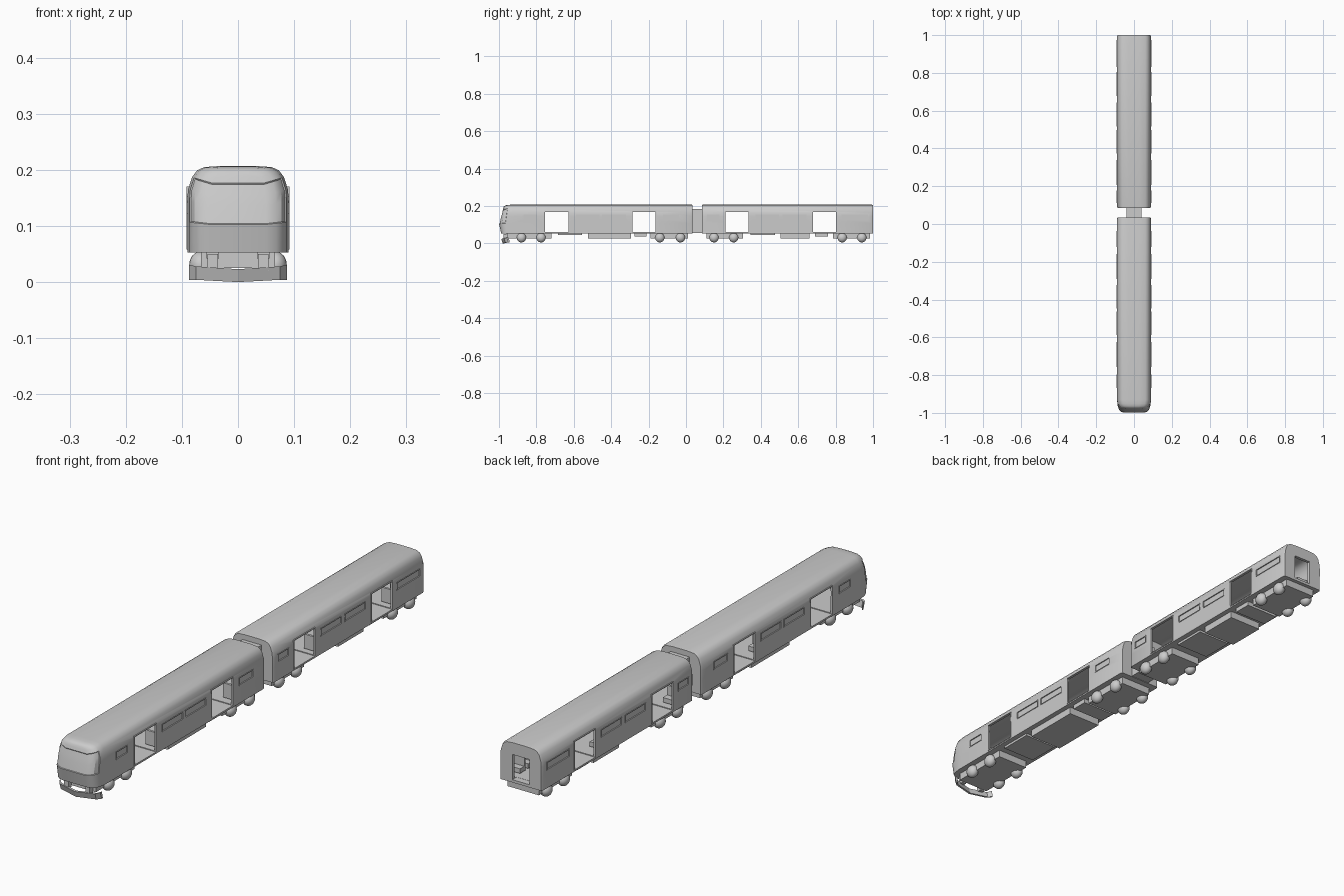
import bpy, bmesh, math
from mathutils import Vector

if "Cube" in bpy.data.objects:
    bpy.data.objects.remove(bpy.data.objects["Cube"])

# half cross-section of a carriage, bottom edge to roof crown
HALF = [(.09, .053), (.09, .107), (.0905, .145), (.089, .165), (.082, .187),
        (.073, .199), (.06, .205), (.03, .207)]


def finish(name, bm, smooth=False):
    bmesh.ops.recalc_face_normals(bm, faces=bm.faces)
    me = bpy.data.meshes.new(name)
    bm.to_mesh(me)
    bm.free()
    ob = bpy.data.objects.new(name, me)
    bpy.context.collection.objects.link(ob)
    if smooth:
        smooth_shade(ob)
    return ob


def activate(ob):
    bpy.ops.object.select_all(action='DESELECT')
    ob.select_set(True)
    bpy.context.view_layer.objects.active = ob


def smooth_shade(ob):
    activate(ob)
    bpy.ops.object.shade_smooth_by_angle(angle=math.radians(30))


def add_box(bm, x0, x1, y0, y1, z0, z1):
    v = bmesh.ops.create_cube(bm, size=1)['verts']
    for p in v:
        p.co = Vector(((x0 + x1) / 2 + p.co.x * (x1 - x0),
                       (y0 + y1) / 2 + p.co.y * (y1 - y0),
                       (z0 + z1) / 2 + p.co.z * (z1 - z0)))


def boxes(name, dims):
    bm = bmesh.new()
    for d in dims:
        add_box(bm, *d)
    return finish(name, bm)


def loft(bm, rings):
    """Skin symmetric rings; ends are capped with strips of quads."""
    vs = [[bm.verts.new(p) for p in r] for r in rings]
    n = len(rings[0])
    tagged = []
    for k in range(len(vs) - 1):
        for i in range(n):
            j = (i + 1) % n
            f = bm.faces.new((vs[k][i], vs[k][j], vs[k + 1][j], vs[k + 1][i]))
            tagged.append((k, min(i, n - 2 - i), f))
    for k in (0, -1):
        for i in range(n // 2 - 1):
            f = bm.faces.new((vs[k][i], vs[k][i + 1], vs[k][n - 2 - i], vs[k][n - 1 - i]))
            if k == 0:
                tagged.append((0, i, f))
    return tagged


def section(y, inset=0, slope=0):
    sx, sz = 1 - inset / .09, 1 - inset * 2
    pts = []
    for x, z in HALF:
        z2 = .053 + (z - .053) * sz
        lean = (z2 - .107) * .28 if z2 > .107 else (.107 - z2) * .22
        pts.append(Vector((x * sx, y + slope * lean, z2)))
    return pts + [Vector((-p.x, p.y, p.z)) for p in reversed(pts)]


def cut(ob, cutter):
    m = ob.modifiers.new("cut", 'BOOLEAN')
    m.operation, m.object, m.solver = 'DIFFERENCE', cutter, 'EXACT'
    activate(ob)
    bpy.ops.object.modifier_apply(modifier=m.name)
    bpy.data.objects.remove(cutter)


def frame(side, y0, y1, z0, z1, t, a, b):
    """Four bars around an opening in a side wall, from depth a to b."""
    xa, xb = sorted((side * a, side * b))
    return [(xa, xb, y0 - t, y1 + t, z1, z1 + t), (xa, xb, y0 - t, y1 + t, z0 - t, z0),
            (xa, xb, y0 - t, y0, z0, z1), (xa, xb, y1, y1 + t, z0, z1)]


def carriage(name, y0, y1, nose, doors, windows, seat_runs):
    # outer body
    bm = bmesh.new()
    if nose:
        rings = [section(-1, .04, 1), section(-.995, .022, .95), section(-.985, .011, .8),
                 section(-.965, .004, .5), section(-.93)]
    else:
        rings = [section(y0, .004), section(y0 + .008)]
    rings += [section(y1 - .008), section(y1, .004)]
    tagged = loft(bm, rings)
    bmesh.ops.recalc_face_normals(bm, faces=bm.faces)
    if nose:  # wraparound windscreen
        glass = [f for k, i, f in tagged if k < 3 and 1 <= i <= 3]
        bmesh.ops.inset_region(bm, faces=glass, thickness=.002, depth=-.002)
    body = finish(name + "_body", bm)

    # hollow interior
    bm = bmesh.new()
    a, b = (-.92 if nose else y0 + .012), y1 - .012
    loft(bm, [[Vector((p.x * .94, y, .064 + (p.z - .053) * .89)) for p in section(0)]
              for y in (a, b)])
    cut(body, finish("cavity_cutter", bm))

    # doors, gangway doorways and window recesses
    holes = [(-.2, .2, d0, d1, .061, .167) for d0, d1 in doors]
    holes += [(-.036, .036, e - .025, e + .025, .0635, .16) for e in ((y1,) if nose else (y0, y1))]
    for w0, w1 in windows:
        for s in (-1, 1):
            xa, xb = sorted((s * .0875, s * .1))
            holes.append((xa, xb, w0, w1, .125, .15))
    cut(body, boxes("opening_cutter", holes))
    smooth_shade(body)

    # trim around windows and doors
    trim = []
    for s in (-1, 1):
        for w in windows:
            trim += frame(s, *w, .125, .15, .003, .088, .0918)
        for d in doors:
            trim += frame(s, *d, .061, .167, .003, .085, .0916)
    boxes(name + "_trim", trim)

    # seats
    seats = []
    for r0, r1 in seat_runs:
        n = max(1, round((r1 - r0) / .06))
        step = (r1 - r0) / n
        for i in range(n):
            y = r0 + i * step
            for s in (-1, 1):
                xa, xb = sorted((s * .035, s * .083))
                seats += [(xa, xb, y, y + .035, .07, .088),
                          (xa, xb, y, y + .009, .088, .125)]
    boxes(name + "_seats", seats)


carriage("front_car", -1, .035, True, [(-.755, -.627), (-.287, -.162)],
         [(-.865, -.8), (-.585, -.465), (-.445, -.325), (-.12, -.04)],
         [(-.61, -.3), (-.14, .01)])
carriage("rear_car", .085, 1, False, [(.21, .335), (.68, .803)],
         [(.115, .175), (.375, .495), (.52, .64), (.835, .97)],
         [(.11, .2), (.35, .66), (.82, .97)])

# rear doorway surround
boxes("rear_doorway_frame", [(-.042, -.036, .99, 1, .058, .166), (.036, .042, .99, 1, .058, .166),
                             (-.036, .036, .99, 1, .16, .166)])

# gangway tunnel between the cars
boxes("gangway", [(-.04, -.036, .03, .09, .055, .185), (.036, .04, .03, .09, .055, .185),
                  (-.036, .036, .03, .09, .16, .185), (-.036, .036, .03, .09, .055, .063)])

# bogie frames and underfloor equipment
boxes("bogie_frames", [(-.066, .066, a, b, .025, .056) for a, b in
                       ((-.955, -.72), (-.19, .01), (.11, .305), (.785, .985))])
boxes("underfloor_boxes", [(-.07, .07, a, b, z, .056) for a, b, z in
                           ((-.685, -.555, .044), (-.525, -.295, .025), (-.275, -.21, .036),
                            (.345, .475, .044), (.505, .66, .026), (.69, .76, .036))])

# domed wheels
bm = bmesh.new()
for y in (-.88, -.775, -.14, -.03, .15, .255, .835, .94):
    for s in (-1, 1):
        for p in bmesh.ops.create_uvsphere(bm, u_segments=20, v_segments=12, radius=.025)['verts']:
            p.co = Vector((s * .066 + p.co.x * .84, y + p.co.y, .03 + p.co.z))
finish("wheels", bm, True)

# swept front guard and its brackets
bm = bmesh.new()
loft(bm, [[Vector((x, y, lo)), Vector((x, y - .008, hi)), Vector((x, y + .002, hi)),
           Vector((x, y + .008, lo))] for x, y, lo, hi in
          ((-.087, -.95, .004, .031), (-.075, -.965, .004, .028), (0, -.98, 0, .023),
           (.075, -.965, .004, .028), (.087, -.95, .004, .031))])
finish("front_guard", bm)
boxes("guard_brackets", [(s * .045 - .009, s * .045 + .009, -.975, -.955, .02, .05)
                         for s in (-1, 1)] +
      [(s * .045 - .011, s * .045 + .011, -.96, -.94, .042, .055) for s in (-1, 1)])
